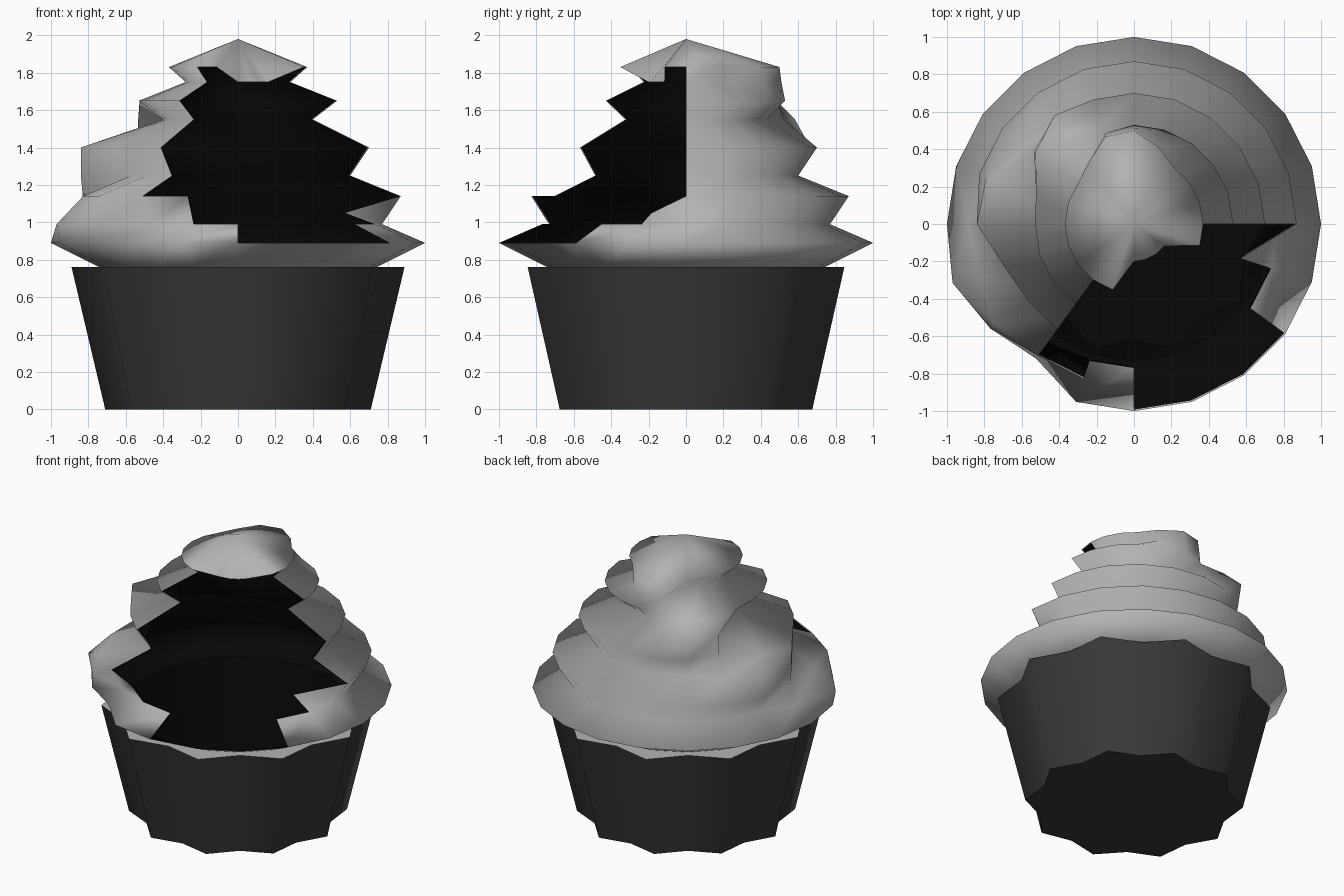
import bpy
import bmesh
from math import sin, cos, radians

if "Cube" in bpy.data.objects:
    bpy.data.objects.remove(bpy.data.objects["Cube"])

N = 20
STEP = radians(360 / N)
CUP = (0.04, 0.04, 0.04, 1)
ICING = (0.45, 0.45, 0.45, 1)
DARK = (0.002, 0.002, 0.002, 1)


def point(r, z, k):
    return (r * cos(k * STEP), r * sin(k * STEP), z)


def finish(name, bm, color):
    for f in bm.faces:
        f.smooth = True
    loose = [v for v in bm.verts if not v.link_faces]
    bmesh.ops.delete(bm, geom=loose, context='VERTS')
    mesh = bpy.data.meshes.new(name)
    bm.to_mesh(mesh)
    bm.free()
    obj = bpy.data.objects.new(name, mesh)
    bpy.context.collection.objects.link(obj)
    mat = bpy.data.materials.new(name + "_colour")
    mat.diffuse_color = color
    mat.use_nodes = True
    mat.node_tree.nodes["Principled BSDF"].inputs["Base Color"].default_value = mat.diffuse_color
    mesh.materials.append(mat)
    return obj


def add_ring(bm, pts):
    return [bm.verts.new(point(r, z, k)) for k, (r, z) in enumerate(pts)]


def bridge(bm, a, b, skip=()):
    for k in range(N):
        if k not in skip:
            j = (k + 1) % N
            bm.faces.new((a[k], a[j], b[j], b[k]))


def pleats(outer, inner, z, inset=0):
    return [((inner if k % 2 else outer) - inset, z) for k in range(N)]


# pleated paper cup, with a dark lining just inside it
def cup_shell(name, inset, color):
    bm = bmesh.new()
    bridge(bm, add_ring(bm, pleats(0.71, 0.63, inset, inset)),
           add_ring(bm, pleats(0.89, 0.79, 0.76 - inset, inset)))
    bm.faces.new(add_ring(bm, pleats(0.71, 0.63, inset, inset))[::-1])
    finish(name, bm, color)


cup_shell("paper_cup", 0, CUP)
cup_shell("cup_lining", 0.008, DARK)

# flat rim between the cup and the icing
bm = bmesh.new()
bridge(bm, add_ring(bm, pleats(0.89, 0.79, 0.76)), add_ring(bm, [(0.74, 0.76)] * N))
finish("rim", bm, ICING)

# icing: tiers of ridges and valleys (radius, height)
profile = [(0.74, 0.76), (1.0, 0.89), (0.77, 0.99), (0.87, 1.14), (0.60, 1.25),
           (0.70, 1.40), (0.40, 1.55), (0.53, 1.65), (0.28, 1.75), (0.37, 1.83)]

# where each tier swells and folds onto the one below: ring -> (first column, radii)
swells = {1: (12, [0.95, 0.89]),
          2: (9, [0.78, 0.88, 1.02, 0.95, 0.79]),
          3: (10, [0.83, 0.87, 0.92]),
          4: (7, [0.62, 0.72, 0.83, 0.84, 0.60]),
          5: (8, [0.66, 0.79, 0.84, 0.73]),
          6: (5, [0.43, 0.55, 0.72, 0.66, 0.42]),
          7: (6, [0.51, 0.60, 0.65, 0.55]),
          8: (3, [0.33, 0.43, 0.51, 0.50, 0.31]),
          9: (4, [0.43, 0.50, 0.49, 0.41])}

# columns left open at the front, per band
gap = range(13, 20)
open_cols = {0: (), 1: range(15, 18), 2: range(14, 19)}


def icing_shell(name, inset, color):
    bm = bmesh.new()
    rings = []
    for i, rz in enumerate(profile):
        pts = [rz] * N
        if i in swells:
            first, radii = swells[i]
            for n, r in enumerate(radii):
                pts[first + n] = (r, rz[1])
        if i == 3:
            pts[19] = (0.60, 1.05)
        if i == 9:
            for k in range(15, 19):
                pts[k] = (0.20, 1.75)
        rings.append(add_ring(bm, [(r - inset, z) for r, z in pts]))
    for i in range(len(rings) - 1):
        bridge(bm, rings[i], rings[i + 1], open_cols.get(i, gap))
    # pointed cap
    tip = bm.verts.new((0, 0, 1.98 - inset))
    for k in range(N):
        bm.faces.new((rings[-1][k], rings[-1][(k + 1) % N], tip))
    return finish(name, bm, color)


icing_shell("icing_swirl", 0, ICING)
# dark lining seen through the open front
icing_shell("icing_lining", 0.008, DARK)
